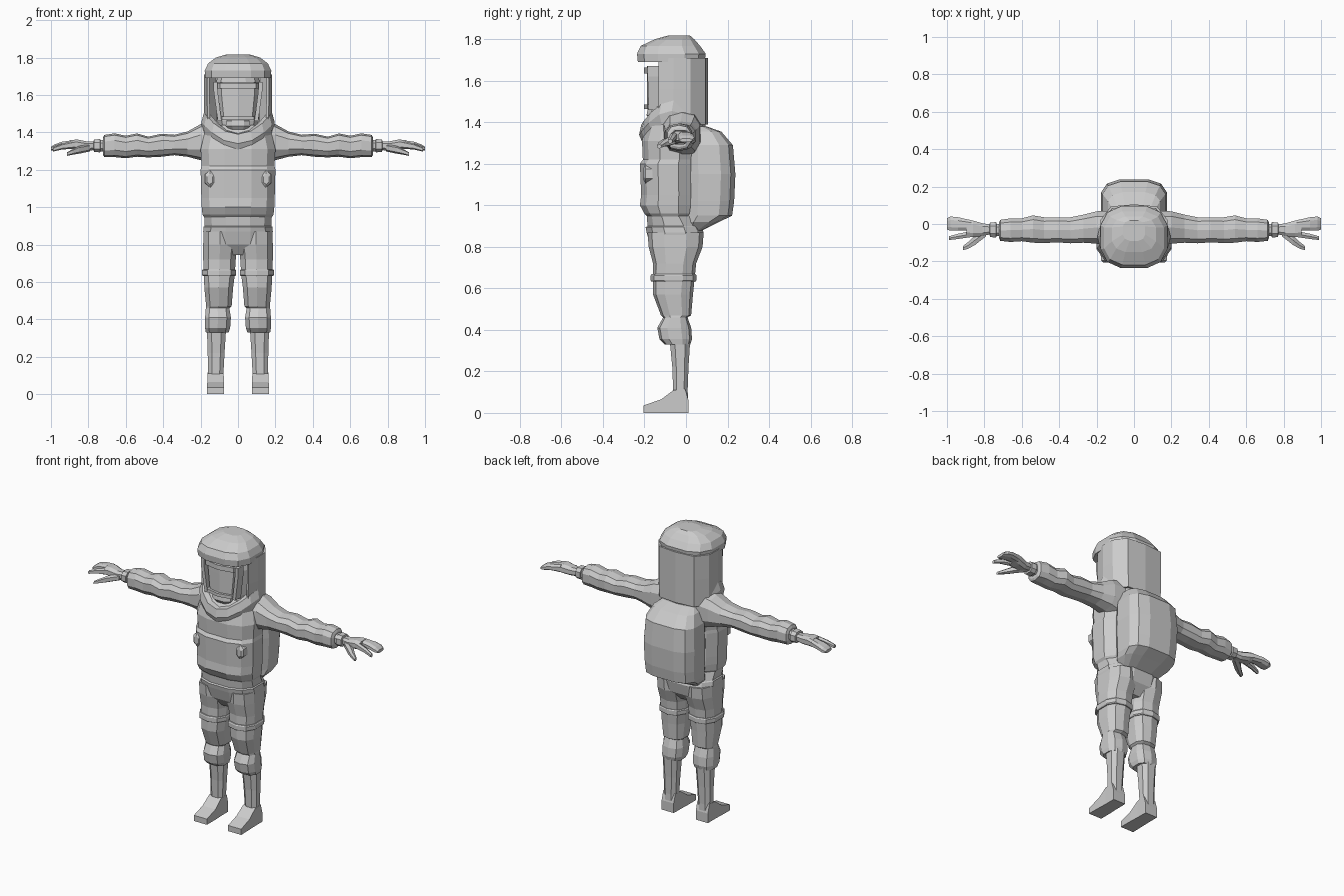
import bpy, bmesh, math

grey = bpy.data.materials.new("suit_grey")
grey.diffuse_color = (0.6, 0.6, 0.6, 1)


def skin(name, rows, closed=True, cap=True, mirror=False, thick=0):
    """Join rows of points into a flat-shaded surface."""
    bm = bmesh.new()
    vs = [[bm.verts.new(p) for p in r] for r in rows]
    n = len(rows[0])
    for a, b in zip(vs, vs[1:]):
        for i in range(n if closed else n - 1):
            j = (i + 1) % n
            bm.faces.new((a[i], a[j], b[j], b[i]))
    if closed and cap:
        bm.faces.new(vs[0])
        bm.faces.new(vs[-1])
    bmesh.ops.recalc_face_normals(bm, faces=bm.faces)
    me = bpy.data.meshes.new(name)
    bm.to_mesh(me)
    bm.free()
    me.materials.append(grey)
    ob = bpy.data.objects.new(name, me)
    bpy.context.collection.objects.link(ob)
    if thick:
        m = ob.modifiers.new("thickness", 'SOLIDIFY')
        m.thickness, m.offset = thick, 0
    if mirror:
        ob.modifiers.new("mirror", 'MIRROR').use_clip = False
    return ob


def loft(name, rings, axis='z', n=12, p=2.6, **kw):
    """Rings are (position, a0, a1, b0, b1): bounds of a rounded section."""
    angles = [2 * math.pi * (i + 0.5) / n for i in range(n)]
    soft = lambda v: math.copysign(abs(v) ** (2 / p), v)
    top = max(soft(math.cos(a)) for a in angles)
    rows = []
    for t, a0, a1, b0, b1 in rings:
        row = []
        for ang in angles:
            a = (a0 + a1) / 2 + (a1 - a0) / 2 * soft(math.cos(ang)) / top
            b = (b0 + b1) / 2 + (b1 - b0) / 2 * soft(math.sin(ang)) / top
            row.append({'z': (a, b, t), 'x': (t, a, b), 'y': (a, t, b)}[axis])
        rows.append(row)
    return skin(name, rows, **kw)


def body(name, rings, **kw):
    """Symmetric loft from (z, half width, front, back)."""
    return loft(name, [(z, -w, w, f, b) for z, w, f, b in rings], **kw)


def strip(name, half, levels, thick):
    """Open curved wall: half plan ends on the centre line, levels are (z, scale)."""
    plan = half + [(-x, y) for x, y in reversed(half[:-1])]
    skin(name, [[(x * s, y, z) for x, y in plan] for z, s in levels],
         closed=False, thick=thick)


# Torso and hips
body("torso", [(0.945, .18, -.185, .03), (0.96, .19, -.20, .04), (1.0, .194, -.222, .05),
               (1.05, .196, -.216, .05), (1.2, .2, -.222, .05), (1.22, .195, -.208, .05),
               (1.31, .2, -.212, .06), (1.39, .18, -.19, .07), (1.44, .15, -.15, .06)])
body("hips", [(.745, .11, -.13, .02), (.80, .178, -.17, .07), (.87, .186, -.19, .085),
              (.895, .184, -.195, .075), (.90, .178, -.185, .07), (.96, .18, -.19, .03)])

# Backpack
body("backpack", [(.875, .12, 0, .07), (.92, .16, -.01, .16), (.95, .168, -.01, .222),
                  (1.02, .172, -.01, .232), (1.15, .176, -.01, .238), (1.29, .168, -.01, .226),
                  (1.355, .14, 0, .17), (1.38, .11, .01, .10)], p=3.2)

# Hood crown with overhanging brim
body("hood_crown", [(1.69, .176, -.232, .09), (1.73, .178, -.236, .095),
                    (1.768, .16, -.218, .068), (1.80, .118, -.15, .04),
                    (1.817, .06, -.09, .02)], p=2.8)
# Hood sides and back, open at the front
strip("hood_wall", [(.158, -.13), (.176, -.06), (.172, .02), (.12, .088), (0, .098)],
      [(1.71, 1.0), (1.56, 1.0), (1.39, .98)], .014)

# Collar dipping at the front and back
rows = []
for w, f, b, drop in [(.19, -.205, .08, .10), (.196, -.226, .09, .05), (.182, -.215, .095, 0),
                      (.158, -.18, .08, -.005), (.145, -.16, .07, .06)]:
    row = []
    for i in range(16):
        t = 2 * math.pi * i / 16
        c = math.cos(t)
        row.append((w * math.sin(t), (f + b) / 2 + (f - b) / 2 * c,
                    1.505 - .115 * c * c - drop))
    rows.append(row)
skin("collar", rows, cap=False)

# Head, visor with frame, and breather
body("head", [(1.38, .09, -.13, .03), (1.46, .11, -.14, .05),
              (1.62, .125, -.14, .06), (1.70, .11, -.13, .05)])
strip("visor_glass", [(.108, -.135), (.085, -.168), (0, -.182)],
      [(1.47, .85), (1.60, 1), (1.63, 1.02), (1.67, .98)], .01)
for name, lo, hi, s in [("visor_top_bar", 1.635, 1.665, 1.03), ("visor_bottom_bar", 1.465, 1.485, .9)]:
    strip(name, [(.115, -.135), (.09, -.178), (0, -.195)], [(lo, s), (hi, s)], .016)
loft("visor_post", [(1.46, .088, .108, -.18, -.125), (1.62, .108, .13, -.185, -.13),
                    (1.67, .11, .13, -.185, -.13)], n=4, mirror=True)
body("breather", [(1.415, .05, -.175, -.1), (1.435, .066, -.19, -.1),
                  (1.462, .062, -.185, -.1), (1.475, .045, -.175, -.1)], n=8)

# Chest valves
loft("chest_valve", [(-.205, .135, .165, 1.125, 1.175), (-.195, .122, .176, 1.112, 1.192),
                     (-.14, .122, .18, 1.112, 1.192)], axis='y', n=6, p=2, mirror=True)

# Sleeves and wrist rings
loft("sleeve", [(.12, -.12, .07, 1.23, 1.46), (.2, -.105, .068, 1.255, 1.44),
                (.27, -.10, .05, 1.272, 1.402), (.34, -.103, .036, 1.28, 1.385),
                (.41, -.098, .036, 1.272, 1.39), (.48, -.102, .036, 1.268, 1.375),
                (.54, -.10, .046, 1.272, 1.392), (.60, -.092, .03, 1.264, 1.38),
                (.66, -.096, .03, 1.27, 1.392), (.715, -.09, .022, 1.27, 1.384),
                (.722, -.075, .008, 1.282, 1.37)], axis='x', n=10, mirror=True)
loft("wrist", [(.71, -.065, .0, 1.298, 1.362), (.735, -.065, .0, 1.298, 1.358),
               (.737, -.072, .01, 1.293, 1.364), (.77, -.07, .008, 1.295, 1.362),
               (.772, -.058, .0, 1.304, 1.352)], axis='x', n=8, mirror=True)

# Gloves
loft("palm", [(.765, -.055, -.003, 1.306, 1.35), (.81, -.064, .004, 1.30, 1.352),
              (.86, -.07, .018, 1.305, 1.362), (.895, -.068, .026, 1.313, 1.358)],
     axis='x', n=8, mirror=True)
loft("joined_fingers", [(.87, -.034, .02, 1.312, 1.36), (.94, -.036, .036, 1.312, 1.35),
                        (.98, -.036, .04, 1.304, 1.336), (1.0, -.03, .03, 1.304, 1.322)],
     axis='x', n=8, mirror=True)
loft("index_finger", [(.87, -.07, -.038, 1.315, 1.355), (.94, -.08, -.052, 1.31, 1.338),
                      (.99, -.086, -.066, 1.298, 1.318)], axis='x', n=6, mirror=True)
loft("thumb", [(.79, -.065, -.02, 1.3, 1.335), (.85, -.112, -.06, 1.288, 1.325),
               (.885, -.132, -.095, 1.282, 1.308), (.915, -.14, -.118, 1.275, 1.292)],
     axis='x', n=6, mirror=True)

# Trouser legs with thigh band, knee fold and cuff
loft("trouser_leg", [(.33, .05, .172, -.10, .018), (.355, .042, .176, -.125, .026),
                     (.41, .038, .176, -.135, .022), (.46, .046, .172, -.108, .005),
                     (.47, .034, .17, -.118, .022), (.57, .026, .18, -.155, .03),
                     (.63, .018, .182, -.155, .036), (.72, .012, .186, -.155, .045),
                     (.80, .005, .186, -.175, .075), (.87, .01, .184, -.18, .08)],
     n=10, mirror=True)
loft("thigh_band", [(.632, .014, .188, -.162, .042), (.638, .01, .192, -.166, .046),
                    (.662, .01, .192, -.166, .046), (.668, .014, .188, -.162, .042)],
     n=10, mirror=True)

# Boots
loft("boot_shaft", [(.06, .08, .158, -.06, .01), (.11, .078, .16, -.062, .008),
                    (.22, .072, .162, -.066, .012), (.345, .064, .166, -.078, .02)],
     n=8, mirror=True)
loft("boot_foot", [(.012, .078, .162, 0, .06), (-.004, .077, .162, 0, .115),
                   (-.06, .077, .162, 0, .11), (-.12, .074, .164, 0, .065),
                   (-.205, .074, .166, 0, .036)], axis='y', n=4, mirror=True)
